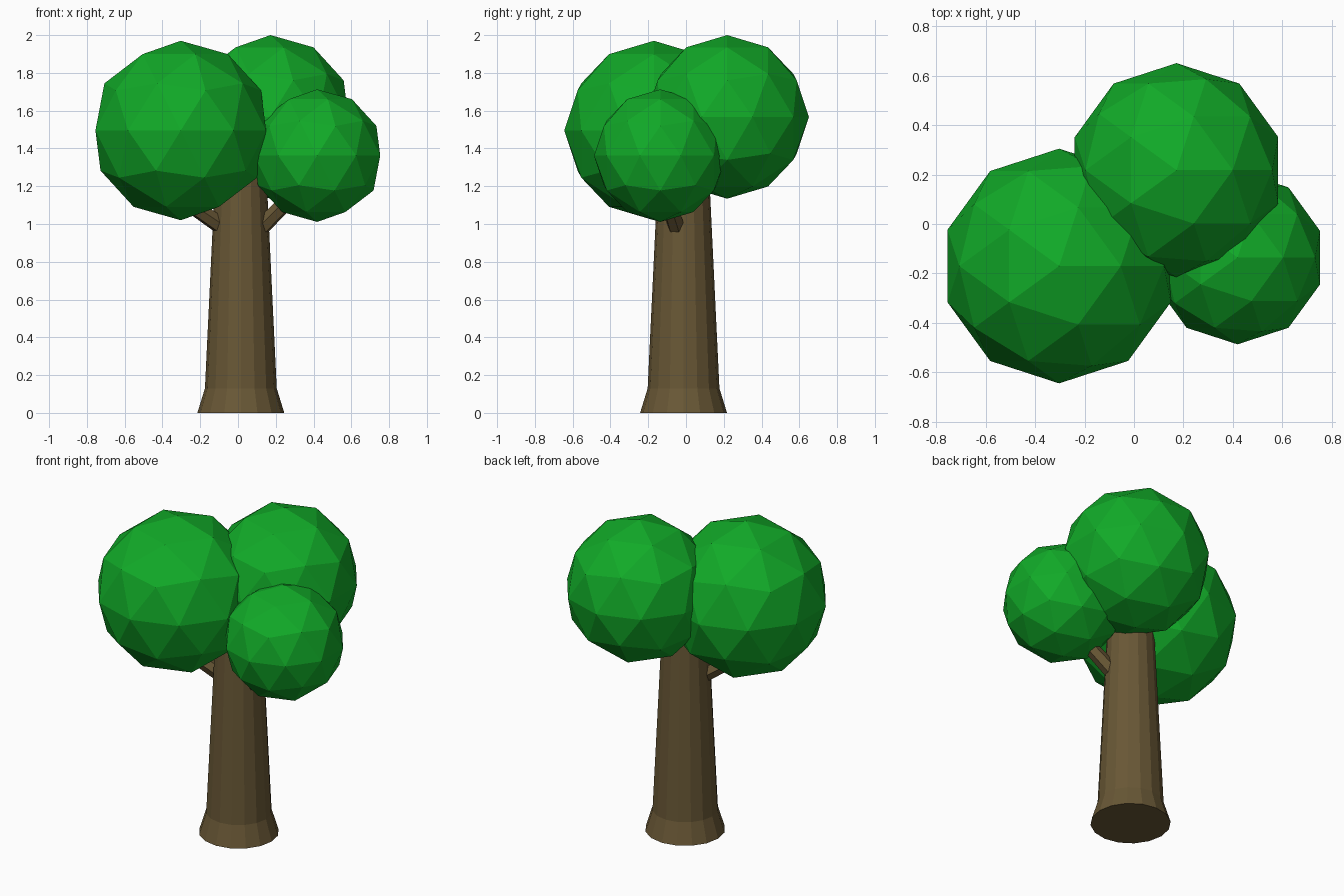
import bpy, bmesh, math
from mathutils import Vector

if "Cube" in bpy.data.objects:
    bpy.data.objects.remove(bpy.data.objects["Cube"])


def material(name, rgb):
    m = bpy.data.materials.new(name)
    m.diffuse_color = (*rgb, 1)
    m.use_nodes = True
    m.node_tree.nodes["Principled BSDF"].inputs["Base Color"].default_value = m.diffuse_color
    return m


LEAF = material("leaf green", (0.0056, 0.40, 0.021))
BARK = material("bark brown", (0.14, 0.096, 0.036))


def add_object(name, bm, mat):
    bmesh.ops.recalc_face_normals(bm, faces=bm.faces)
    mesh = bpy.data.meshes.new(name)
    bm.to_mesh(mesh)
    bm.free()
    mesh.materials.append(mat)
    ob = bpy.data.objects.new(name, mesh)
    bpy.context.collection.objects.link(ob)
    return ob


def tube(name, rings, sides, axis, turn=0.0):
    """Capped faceted tube through (centre, radius) rings lying across axis."""
    rot = Vector(axis).to_track_quat('Z', 'Y')
    bm = bmesh.new()
    loops = []
    for centre, r in rings:
        loop = []
        for i in range(sides):
            a = 2 * math.pi * i / sides + turn
            loop.append(bm.verts.new(Vector(centre) + rot @ Vector((r * math.cos(a), r * math.sin(a), 0))))
        loops.append(loop)
    for low, high in zip(loops, loops[1:]):
        for i in range(sides):
            j = (i + 1) % sides
            bm.faces.new((low[i], low[j], high[j], high[i]))
    bm.faces.new(loops[0][::-1])
    bm.faces.new(loops[-1])
    return add_object(name, bm, BARK)


# Trunk with flared foot
profile = [(0, 0.23), (0.13, 0.19), (1.3, 0.134)]
tube("trunk", [((0.015, -0.013, z), r) for z, r in profile], 16, (0, 0, 1))

# Two short branches reaching into the foliage
for name, start, end in [
    ("left_branch", (-0.05, -0.035, 0.965), (-0.32, -0.15, 1.145)),
    ("right_branch", (0.06, -0.03, 0.92), (0.36, -0.125, 1.22)),
]:
    axis = Vector(end) - Vector(start)
    tube(name, [(start, 0.05), (end, 0.038)], 6, axis)

# Foliage balls
for name, centre, radius in [
    ("left_foliage", (-0.303, -0.17, 1.495), 0.475),
    ("back_foliage", (0.172, 0.218, 1.567), 0.433),
    ("right_foliage", (0.419, -0.136, 1.362), 0.351),
]:
    bm = bmesh.new()
    bmesh.ops.create_icosphere(bm, subdivisions=2, radius=radius)
    add_object(name, bm, LEAF).location = centre
